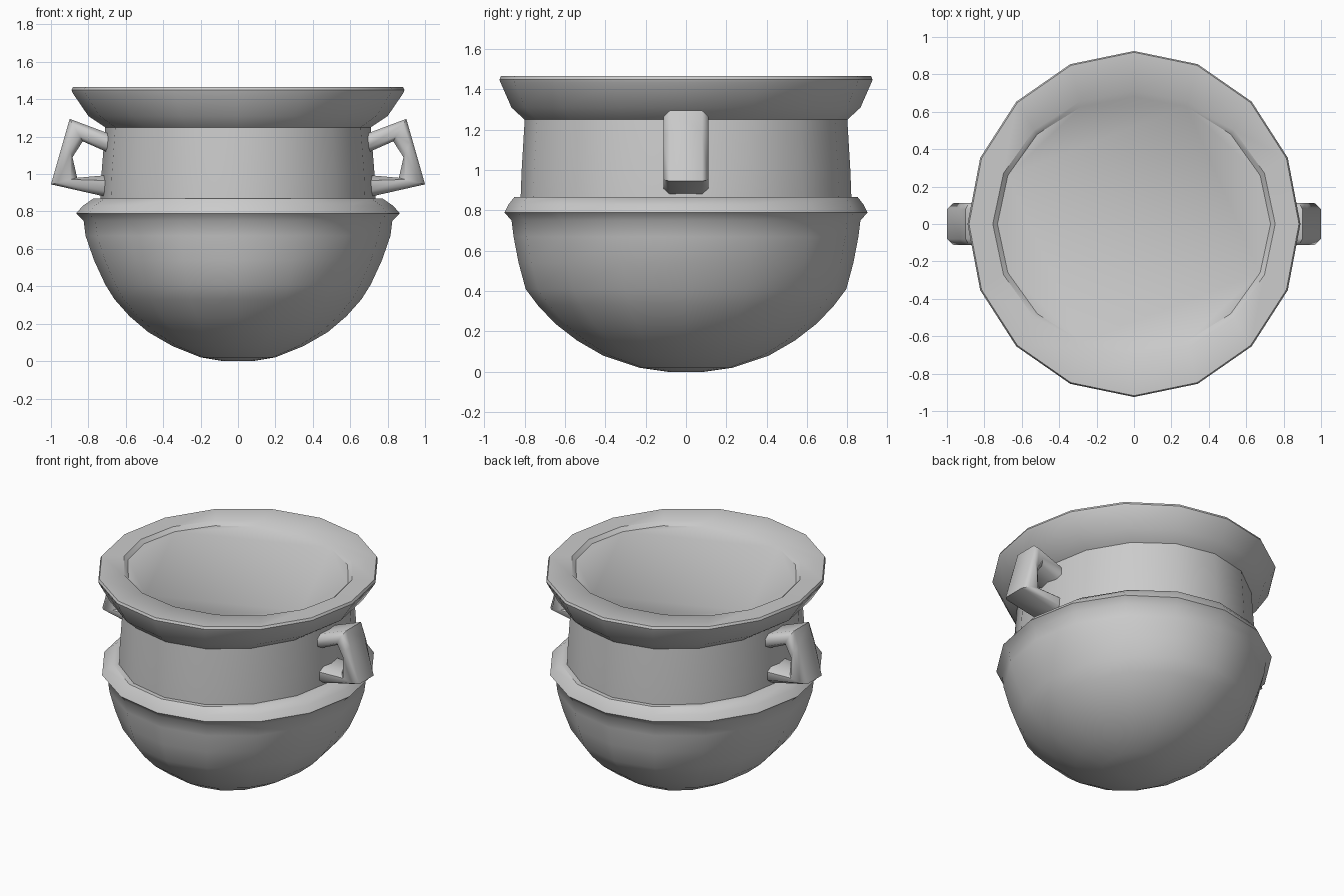
import bpy, bmesh, math

if "Cube" in bpy.data.objects:
    bpy.data.objects.remove(bpy.data.objects["Cube"])

SIDES = 16


def finish(name, bm, angle):
    bmesh.ops.recalc_face_normals(bm, faces=bm.faces)
    mesh = bpy.data.meshes.new(name)
    bm.to_mesh(mesh)
    bm.free()
    ob = bpy.data.objects.new(name, mesh)
    bpy.context.collection.objects.link(ob)
    bpy.ops.object.select_all(action='DESELECT')
    ob.select_set(True)
    bpy.context.view_layer.objects.active = ob
    bpy.ops.object.shade_smooth_by_angle(angle=math.radians(angle))
    return ob


def bridge(bm, a, b):
    n = len(a)
    for i in range(n):
        bm.faces.new((a[i], a[(i + 1) % n], b[(i + 1) % n], b[i]))


def loft(name, rings, angle=40):
    """Stack of oval rings (x radius, y radius, z), capped at both ends."""
    bm = bmesh.new()
    loops = []
    for rx, ry, z in rings:
        angles = [2 * math.pi * i / SIDES for i in range(SIDES)]
        loops.append([bm.verts.new((rx * math.cos(a), ry * math.sin(a), z)) for a in angles])
    for a, b in zip(loops, loops[1:]):
        bridge(bm, a, b)
    bm.faces.new(loops[0])
    bm.faces.new(loops[-1])
    return finish(name, bm, angle)


# Cauldron: rounded belly, belt, neck, flared rim and shallow filled mouth
loft("cauldron_body", [
    (.08, .09, 0), (.20, .23, .02), (.35, .41, .08), (.48, .54, .155),
    (.58, .65, .24), (.66, .735, .33), (.71, .795, .41), (.77, .83, .54),
    (.815, .855, .67), (.825, .865, .75),
    (.865, .90, .79), (.83, .88, .83), (.775, .85, .868), (.735, .82, .868),
    (.73, .815, 1.0), (.71, .80, 1.25),
    (.80, .865, 1.31), (.885, .92, 1.435), (.89, .925, 1.45), (.882, .918, 1.466),
    (.755, .71, 1.464), (.73, .68, 1.44),
])


# Handles: a bevelled section swept along pairs of outer and inner points
def handle(name, side):
    pairs = [((.66, 1.205), (.66, 1.10)), ((.90, 1.295), (.83, 1.175)),
             ((.93, 1.19), (.885, 1.09)), ((1.0, .945), (.86, .98)),
             ((.69, .875), (.69, .995))]
    section = [(0, .08), (.25, .112), (.75, .112), (1, .075)]
    outline = section + [(t, -w) for t, w in reversed(section)]
    bm = bmesh.new()
    loops = []
    for (ox, oz), (ix, iz) in pairs:
        loops.append([bm.verts.new((side * (ox + (ix - ox) * t), w, oz + (iz - oz) * t))
                      for t, w in outline])
    for a, b in zip(loops, loops[1:]):
        bridge(bm, a, b)
    bm.faces.new(loops[0])
    bm.faces.new(loops[-1])
    finish(name, bm, 60)


handle("right_handle", 1)
handle("left_handle", -1)
